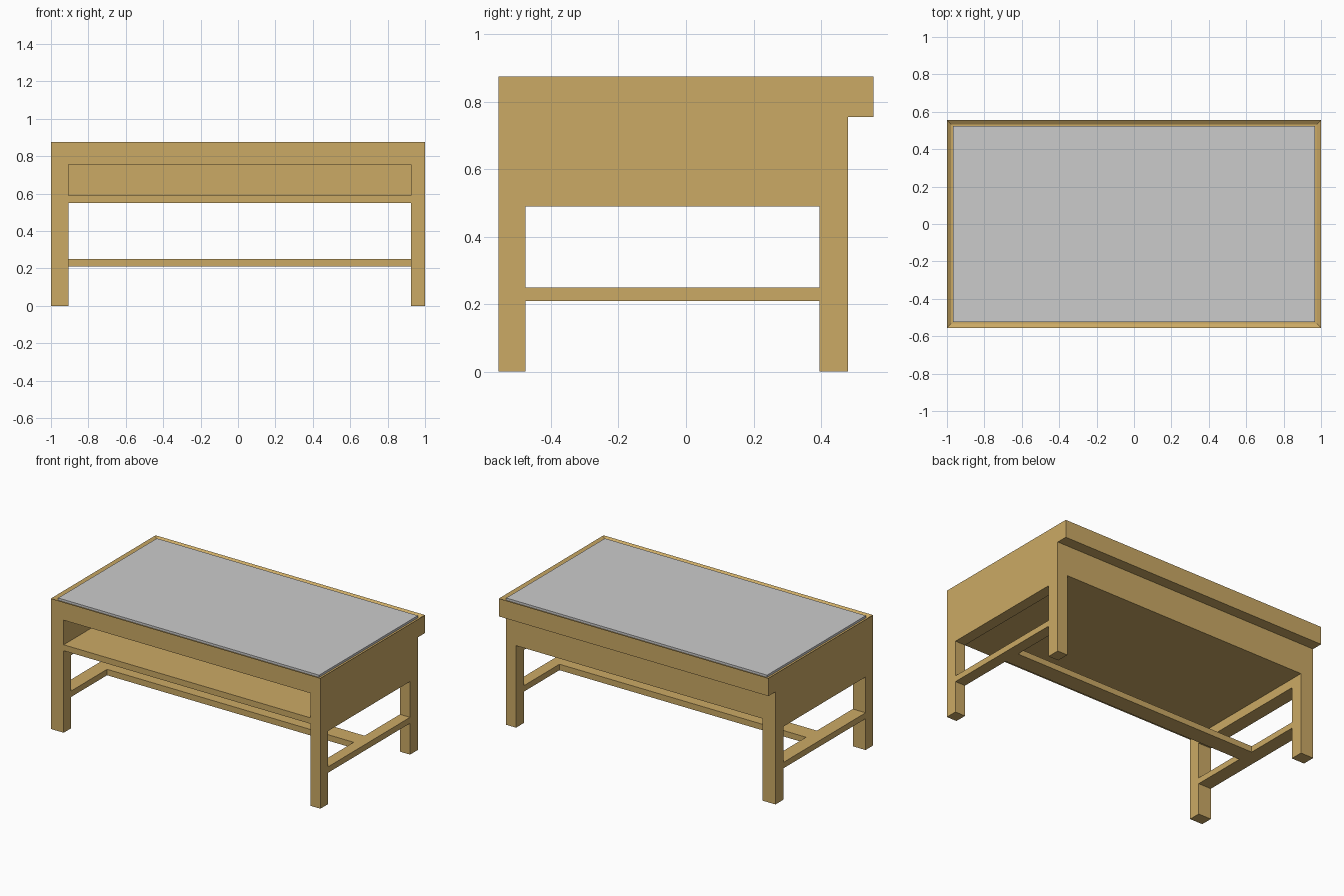
import bpy, bmesh

if "Cube" in bpy.data.objects:
    bpy.data.objects.remove(bpy.data.objects["Cube"])

wood = bpy.data.materials.new("wood")
wood.diffuse_color = (0.6, 0.4, 0.13, 1)
wood.use_nodes = True
wood.node_tree.nodes["Principled BSDF"].inputs["Base Color"].default_value = wood.diffuse_color


def finish(name, bm, mat=wood):
    bmesh.ops.recalc_face_normals(bm, faces=bm.faces)
    mesh = bpy.data.meshes.new(name)
    bm.to_mesh(mesh)
    bm.free()
    obj = bpy.data.objects.new(name, mesh)
    bpy.context.collection.objects.link(obj)
    if mat:
        mesh.materials.append(mat)
    return obj


def box_mesh(x, y, z):
    bm = bmesh.new()
    bmesh.ops.create_cube(bm, size=1)
    for v in bm.verts:
        v.co = [lo + (c + 0.5) * (hi - lo) for c, (lo, hi) in zip(v.co, (x, y, z))]
    return bm


def box(name, x, y, z, mat=wood):
    return finish(name, box_mesh(x, y, z), mat)


def end_frame(name, x0, x1):
    # two legs and the side panel as one profile in the y-z plane
    profile = [(-0.555, 0), (-0.475, 0), (-0.475, 0.49), (0.395, 0.49),
               (0.395, 0), (0.48, 0), (0.48, 0.755), (-0.555, 0.755)]
    bm = bmesh.new()
    face = bm.faces.new([bm.verts.new((x0, y, z)) for y, z in profile])
    ext = bmesh.ops.extrude_face_region(bm, geom=[face])
    for v in ext["geom"]:
        if isinstance(v, bmesh.types.BMVert):
            v.co.x = x1
    return finish(name, bm)


LEFT, RIGHT = -0.905, 0.925   # inner faces of the end frames
end_frame("left_end_frame", -1, LEFT)
end_frame("right_end_frame", RIGHT, 1)

# Table top with a shallow recess for the grey panel
bm = box_mesh((-1, 1), (-0.555, 0.555), (0.755, 0.875))
bm.normal_update()
top = max(bm.faces, key=lambda f: f.calc_center_median().z)
bmesh.ops.inset_region(bm, faces=[top], thickness=0.032)
for v in top.verts:
    v.co.z -= 0.015
finish("table_top", bm)
box("top_panel", (-0.968, 0.968), (-0.523, 0.523), (0.86, 0.875), None)

# Open compartment under the top
box("storage_shelf", (LEFT, RIGHT), (-0.555, 0.395), (0.55, 0.59))
box("back_panel", (LEFT, RIGHT), (0.395, 0.48), (0.55, 0.755))

# H-shaped stretcher between the legs
STRETCH = (0.21, 0.25)
box("left_stretcher", (-1, LEFT), (-0.475, 0.395), STRETCH)
box("right_stretcher", (RIGHT, 1), (-0.475, 0.395), STRETCH)
box("middle_stretcher", (LEFT, RIGHT), (-0.095, 0.02), STRETCH)
